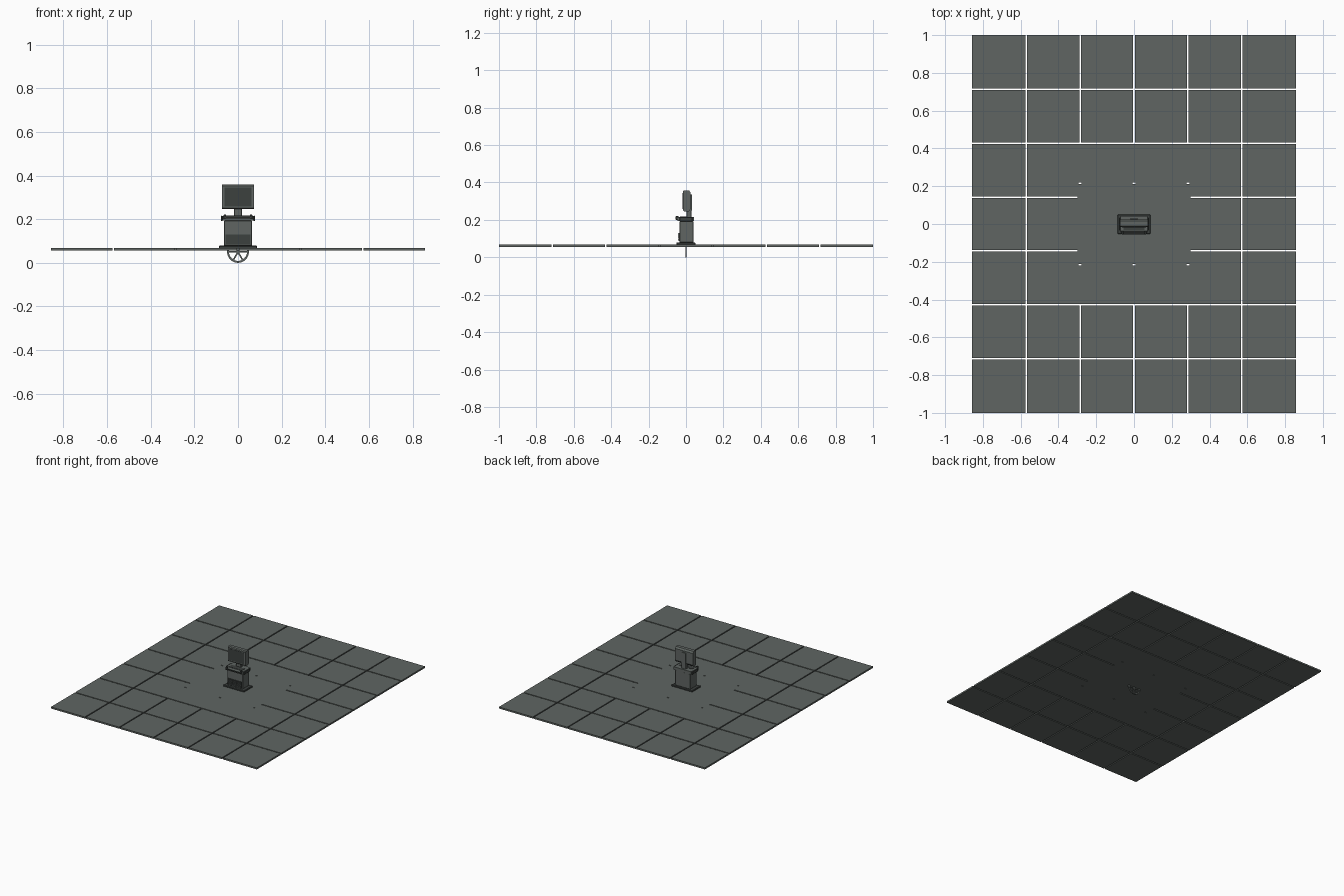
import bpy, bmesh, math
from mathutils import Matrix, Vector

if "Cube" in bpy.data.objects:
    bpy.data.objects.remove(bpy.data.objects["Cube"])


def material(name, rgb):
    m = bpy.data.materials.new(name)
    m.diffuse_color = (*rgb, 1)
    m.use_nodes = True
    m.node_tree.nodes["Principled BSDF"].inputs["Base Color"].default_value = m.diffuse_color
    return m


GREY = material("slate grey", (0.115, 0.131, 0.123))
DARK = material("dark grey", (0.045, 0.052, 0.049))


def finish(name, bm, mat):
    bmesh.ops.recalc_face_normals(bm, faces=bm.faces)
    me = bpy.data.meshes.new(name)
    bm.to_mesh(me)
    bm.free()
    me.materials.append(mat)
    ob = bpy.data.objects.new(name, me)
    bpy.context.collection.objects.link(ob)
    return ob


def add_box(bm, lo, hi):
    lo, hi = Vector(lo), Vector(hi)
    mat = Matrix.Translation((lo + hi) / 2) @ Matrix.Diagonal((*(hi - lo), 1))
    bmesh.ops.create_cube(bm, size=1, matrix=mat)


def box(name, lo, hi, mat=GREY, bevel=0.0):
    bm = bmesh.new()
    add_box(bm, lo, hi)
    if bevel:
        bmesh.ops.bevel(bm, geom=bm.edges[:], offset=bevel, segments=1, affect='EDGES')
    return finish(name, bm, mat)


def extrude_profile(name, points, axis, start, end, mat=GREY):
    """Closed 2D outline pushed along x (points are y, z) or z (points are x, y)."""
    bm = bmesh.new()
    place = (lambda a, b: (start, a, b)) if axis == 'X' else (lambda a, b: (a, b, start))
    face = bm.faces.new([bm.verts.new(place(a, b)) for a, b in points])
    out = bmesh.ops.extrude_face_region(bm, geom=[face])
    d = end - start
    verts = [v for v in out['geom'] if isinstance(v, bmesh.types.BMVert)]
    bmesh.ops.translate(bm, verts=verts, vec=(d, 0, 0) if axis == 'X' else (0, 0, d))
    return finish(name, bm, mat)


# ---- floor: separate tiles around one slotted middle slab ----
T = 2 / 7
G = 0.004
Z0, Z1 = 0.056, 0.068
bm = bmesh.new()
for i in range(6):
    for j in range(7):
        if 1 <= i <= 4 and 2 <= j <= 4:
            continue
        x0, y0 = -3 * T + i * T, -1 + j * T
        gx0, gx1 = (0 if i == 0 else G), (0 if i == 5 else G)
        gy0, gy1 = (0 if j == 0 else G), (0 if j == 6 else G)
        add_box(bm, (x0 + gx0, y0 + gy0, Z0), (x0 + T - gx1, y0 + T - gy1, Z1))
finish("floor_tiles", bm, GREY)

X, Y, S = 2 * T - G, 1.5 * T - G, T / 2
half = [(X, -Y), (X, -S - G), (0.3, -S - G), (0.3, -S + G), (X, -S + G),
        (X, S - G), (0.3, S - G), (0.3, S + G), (X, S + G), (X, Y)]
slab = extrude_profile("middle_slab", half + [(-x, -y) for x, y in half], 'Z', Z0, Z1)

# small drain holes through the middle slab
bm = bmesh.new()
for x in (-T, 0, T):
    for y in (-0.216, 0.216):
        add_box(bm, (x - 0.008, y - 0.003, 0), (x + 0.008, y + 0.003, 0.1))
cutter = finish("hole_cutter", bm, GREY)
cutter.hide_render = True
mod = slab.modifiers.new("holes", 'BOOLEAN')
mod.operation, mod.object, mod.solver = 'DIFFERENCE', cutter, 'EXACT'
bpy.context.view_layer.objects.active = slab
bpy.ops.object.modifier_apply(modifier=mod.name)
bpy.data.objects.remove(cutter)

# ---- console pedestal ----
box("base_plate", (-0.087, -0.052, 0.066), (0.087, 0.05, 0.079), DARK, 0.003)
box("cabinet", (-0.064, -0.035, 0.078), (0.064, 0.04, 0.194), GREY, 0.003)
box("vent_panel", (-0.058, -0.040, 0.086), (0.058, -0.034, 0.131), DARK)
for k in range(4):
    z = 0.092 + k * 0.010
    box("vent_slat", (-0.054, -0.043, z), (0.054, -0.039, z + 0.004), DARK)
extrude_profile("control_shelf",
                [(-0.046, 0.193), (0.043, 0.193), (0.043, 0.215), (-0.038, 0.215), (-0.046, 0.207)],
                'X', -0.072, 0.072)
box("control_pad", (-0.055, -0.032, 0.2145), (0.055, 0.004, 0.217), DARK)
for s in (-1, 1):
    xs = sorted((s * 0.054, s * 0.066))
    box("handle_post", (xs[0], -0.055, 0.2), (xs[1], -0.04, 0.221), DARK, 0.002)
    xs = sorted((s * 0.07, s * 0.079))
    box("side_grip", (xs[0], -0.034, 0.192), (xs[1], 0.034, 0.216), DARK, 0.003)
box("handle_bar", (-0.062, -0.055, 0.203), (0.062, -0.050, 0.209), DARK)

# ---- monitor ----
box("neck", (-0.019, 0.004, 0.213), (0.019, 0.030, 0.300), GREY, 0.002)
extrude_profile("monitor_case",
                [(-0.016, 0.252), (-0.010, 0.246), (0.016, 0.246), (0.025, 0.258),
                 (0.025, 0.346), (0.016, 0.358), (-0.010, 0.358), (-0.016, 0.352)],
                'X', -0.074, 0.074)
box("screen", (-0.063, -0.0175, 0.259), (0.063, -0.0155, 0.345), DARK)
box("rear_spine", (-0.019, 0.024, 0.25), (0.019, 0.031, 0.335), GREY)

# ---- hand wheel below the floor ----
CZ, R, R_IN, N = 0.05, 0.05, 0.041, 32
bm = bmesh.new()
loops = []
for r, y in ((R, -0.004), (R, 0.004), (R_IN, 0.004), (R_IN, -0.004)):
    loops.append([bm.verts.new((r * math.cos(a), y, CZ + r * math.sin(a)))
                  for a in (2 * math.pi * k / N for k in range(N))])
for a in range(4):
    for k in range(N):
        p, q = loops[a], loops[(a + 1) % 4]
        bm.faces.new((p[k], p[(k + 1) % N], q[(k + 1) % N], q[k]))
for k in range(3):
    spin = Matrix.Translation((0, 0, CZ)) @ Matrix.Rotation(math.radians(60 * k), 4, 'Y')
    bmesh.ops.create_cube(bm, size=1, matrix=spin @ Matrix.Diagonal((2 * R_IN + 0.004, 0.006, 0.007, 1)))
finish("hand_wheel", bm, GREY)
